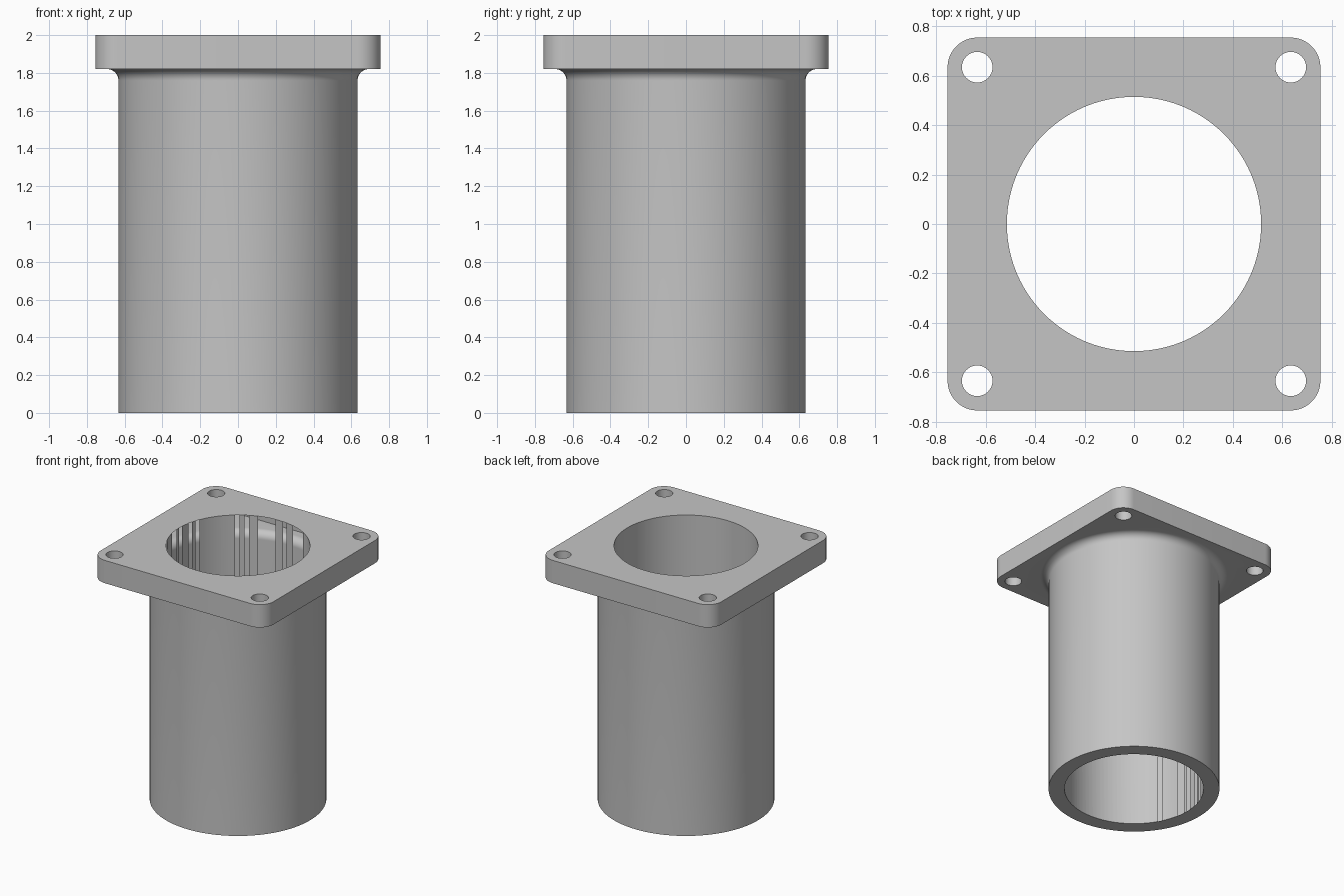
import bpy, bmesh
from math import pi, sin, cos, radians

cube = bpy.data.objects.get("Cube")
if cube:
    bpy.data.objects.remove(cube, do_unlink=True)

HALF, HOLE_POS = 0.755, 0.635
PLATE_Z, TOP = 1.82, 2.0
OUTER, BORE, FILLET, HOLE_R = 0.633, 0.515, 0.06, 0.062
SEGS = 96

grey = bpy.data.materials.new("machined grey")
grey.use_nodes = True
colour = (0.56, 0.56, 0.56, 1)
grey.diffuse_color = colour
grey.node_tree.nodes["Principled BSDF"].inputs["Base Color"].default_value = colour


def finish(bm, name):
    bmesh.ops.recalc_face_normals(bm, faces=bm.faces)
    mesh = bpy.data.meshes.new(name)
    bm.to_mesh(mesh)
    bm.free()
    mesh.materials.append(grey)
    obj = bpy.data.objects.new(name, mesh)
    bpy.context.collection.objects.link(obj)
    return obj


def prism(name, outline, z0, z1):
    bm = bmesh.new()
    face = bm.faces.new([bm.verts.new((x, y, z0)) for x, y in outline])
    side = bmesh.ops.extrude_face_region(bm, geom=[face], use_keep_orig=True)
    top = [v for v in side["geom"] if isinstance(v, bmesh.types.BMVert)]
    bmesh.ops.translate(bm, verts=top, vec=(0, 0, z1 - z0))
    return finish(bm, name)


def arc(cx, cy, r, start, end, steps):
    angles = [start + (end - start) * i / steps for i in range(steps + 1)]
    return [(cx + r * cos(a), cy + r * sin(a)) for a in angles]


def circle(cx, cy, r, steps):
    return arc(cx, cy, r, 0, 2 * pi, steps)[:-1]


def lathe(name, profile):
    bm = bmesh.new()
    verts = [bm.verts.new((r, 0, z)) for r, z in profile]
    edges = [bm.edges.new(pair) for pair in zip(verts, verts[1:])]
    bmesh.ops.spin(bm, geom=verts + edges, axis=(0, 0, 1), cent=(0, 0, 0),
                   angle=2 * pi, steps=SEGS, use_merge=True)
    bmesh.ops.remove_doubles(bm, verts=bm.verts, dist=1e-5)
    return finish(bm, name)


def combine(target, other, operation):
    mod = target.modifiers.new(operation.lower(), 'BOOLEAN')
    mod.operation, mod.solver, mod.object = operation, 'EXACT', other
    bpy.context.view_layer.objects.active = target
    bpy.ops.object.modifier_apply(modifier=mod.name)
    bpy.data.objects.remove(other, do_unlink=True)


# Square plate with rounded corners
outline = []
for i, (sx, sy) in enumerate([(1, 1), (-1, 1), (-1, -1), (1, -1)]):
    outline += arc(sx * HOLE_POS, sy * HOLE_POS, HALF - HOLE_POS,
                   i * pi / 2, (i + 1) * pi / 2, 12)
body = prism("flanged_tube", outline, PLATE_Z, TOP)

# Tube that flares into the underside of the plate
flare = arc(OUTER + FILLET, PLATE_Z - FILLET, FILLET, pi, pi / 2, 10)
inside = PLATE_Z + 0.08
profile = [(0, 0), (OUTER, 0)] + flare + [(OUTER + FILLET, inside), (0, inside)]
combine(body, lathe("tube", profile), 'UNION')

# Through bore and corner bolt holes
combine(body, prism("bore_cutter", circle(0, 0, BORE, SEGS), -0.1, TOP + 0.1), 'DIFFERENCE')
for sx in (-1, 1):
    for sy in (-1, 1):
        hole = circle(sx * HOLE_POS, sy * HOLE_POS, HOLE_R, 32)
        combine(body, prism("bolt_cutter", hole, PLATE_Z - 0.1, TOP + 0.1), 'DIFFERENCE')

# Smooth round walls with crisp rims
bpy.ops.object.select_all(action='DESELECT')
body.select_set(True)
bpy.context.view_layer.objects.active = body
bpy.ops.object.shade_smooth_by_angle(angle=radians(30))
